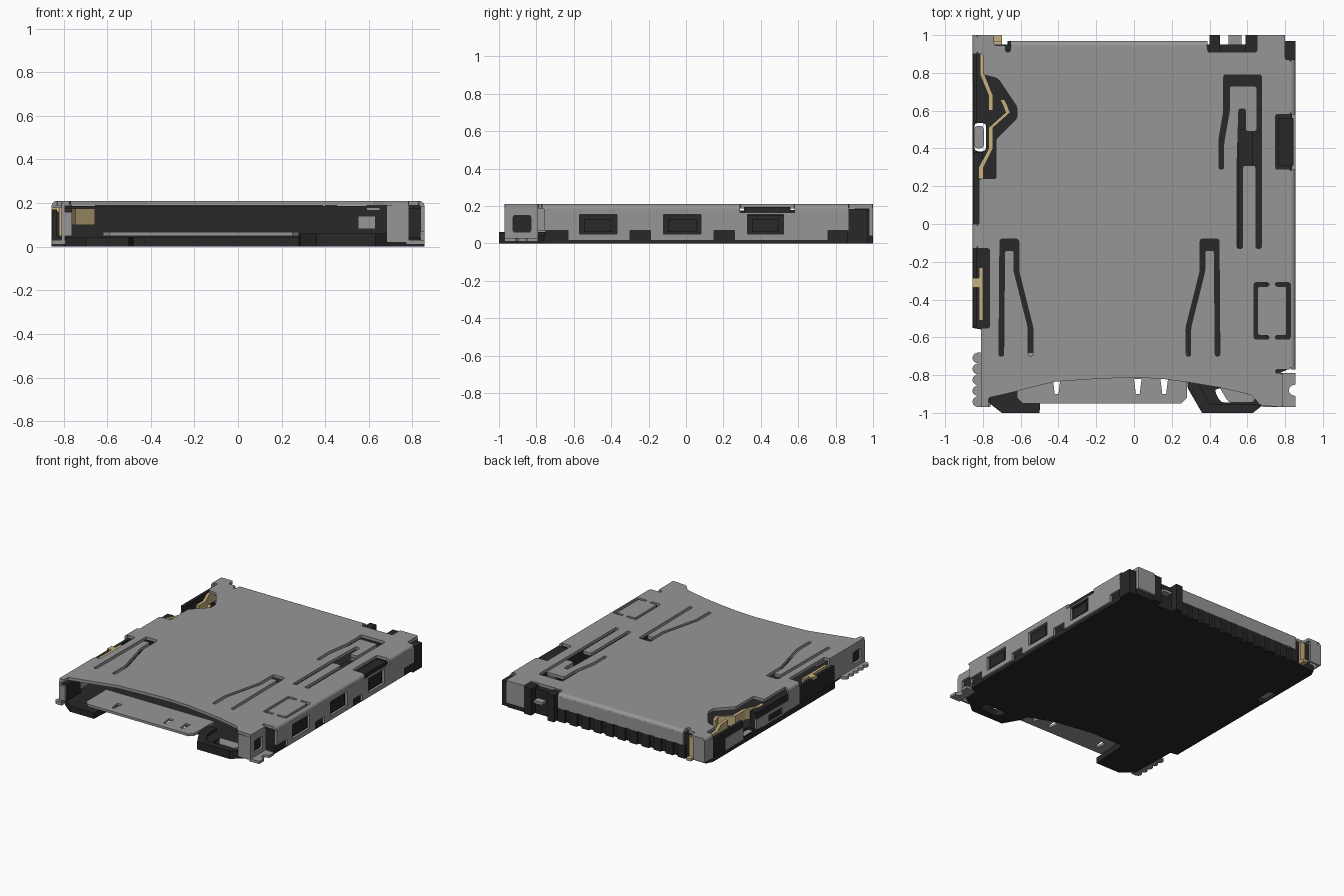
import bpy, bmesh
from math import sin, cos, pi
from mathutils import Vector

if "Cube" in bpy.data.objects:
    bpy.data.objects.remove(bpy.data.objects["Cube"])


def material(name, rgb):
    m = bpy.data.materials.new(name)
    m.diffuse_color = (*rgb, 1)
    m.use_nodes = True
    m.node_tree.nodes["Principled BSDF"].inputs["Base Color"].default_value = m.diffuse_color
    return m


DARK = material("dark_plastic", (0.021, 0.021, 0.021))
GREY = material("grey_metal", (0.17 * 1.8, 0.17 * 1.8, 0.17 * 1.8))
GOLD = material("gold_contact", (0.58, 0.44, 0.22))


def rounded(pts, r=0.012):
    """Fillet every corner of a polygon with a short curve."""
    out, n = [], len(pts)
    for i in range(n):
        a, b, c = (Vector(pts[(i + k) % n]) for k in (-1, 0, 1))
        p = b + (a - b).normalized() * min(r, (a - b).length * 0.4)
        q = b + (c - b).normalized() * min(r, (c - b).length * 0.4)
        out += [p, p * 0.25 + b * 0.5 + q * 0.25, q]
    return out


def plate(name, outline, lo, hi, mat=GREY, holes=(), axis="z"):
    """Extrude a flat outline with holes along an axis from lo to hi."""
    cu = bpy.data.curves.new(name, "CURVE")
    cu.dimensions, cu.fill_mode, cu.extrude = "2D", "BOTH", (hi - lo) / 2
    for loop in [outline, *holes]:
        s = cu.splines.new("POLY")
        s.points.add(len(loop) - 1)
        for p, v in zip(s.points, loop):
            p.co = (v[0], v[1], 0, 1)
        s.use_cyclic_u = True
    tmp = bpy.data.objects.new(name + "_curve", cu)
    bpy.context.collection.objects.link(tmp)
    dg = bpy.context.evaluated_depsgraph_get()
    me = bpy.data.meshes.new_from_object(tmp.evaluated_get(dg))
    bpy.data.objects.remove(tmp)
    bm = bmesh.new()
    bm.from_mesh(me)
    bmesh.ops.remove_doubles(bm, verts=bm.verts, dist=1e-5)
    for v in bm.verts:
        u, w, h = v.co.x, v.co.y, v.co.z + (lo + hi) / 2
        v.co = {"z": (u, w, h), "x": (h, u, w), "y": (u, h, w)}[axis]
    bmesh.ops.recalc_face_normals(bm, faces=bm.faces)
    for f in bm.faces:
        f.smooth = False
    bm.to_mesh(me)
    bm.free()
    me.materials.clear()
    me.materials.append(mat)
    ob = bpy.data.objects.new(name, me)
    bpy.context.collection.objects.link(ob)
    return ob


def rect(x0, x1, y0, y1):
    return [(x0, y0), (x1, y0), (x1, y1), (x0, y1)]


def box(name, x0, x1, y0, y1, z0, z1, mat=GREY):
    return plate(name, rect(x0, x1, y0, y1), z0, z1, mat)


def fold(name, edge, sign, lo, hi, axis):
    """Rounded bend joining the top sheet to a wall."""
    arc = [(i * pi / 10) for i in range(6)]
    pts = [(edge + sign * (0.025 * cos(a) - 0.025), 0.185 + 0.025 * sin(a)) for a in arc]
    pts += [(edge - sign * 0.025, 0.19), (edge - sign * 0.018, 0.185)]
    plate(name, pts, lo, hi, axis=axis)


# stamped metal top sheet with spring slots
top = [(-.83, 1), (-.74, 1), (-.74, .945), (-.68, .945), (-.68, .91), (-.655, .91), (-.655, .945),
       (.39, .945), (.39, .91), (.65, .91), (.65, 1), (.80, 1), (.80, .87), (.83, .87), (.83, .58),
       (.75, .58), (.75, .29), (.83, .29), (.83, -.77), (.75, -.77), (.75, -.79), (.785, -.79),
       (.785, -.97), (.67, -.96), (.62, -.905), (.45, -.865), (.3, -.84), (.15, -.82), (0, -.812),
       (-.2, -.82), (-.42, -.835), (-.52, -.86), (-.68, -.90), (-.77, -.92), (-.77, -.97),
       (-.81, -.97), (-.81, -.55), (-.765, -.55), (-.765, -.13), (-.83, -.13), (-.83, 0), (-.82, 0),
       (-.82, .24), (-.73, .24), (-.73, .45), (-.62, .56), (-.62, .62), (-.72, .77), (-.80, .79),
       (-.80, .9), (-.83, .9)]
left_slot = [(-.71, -.08), (-.61, -.08), (-.61, -.25), (-.535, -.55), (-.535, -.70), (-.56, -.70),
             (-.56, -.55), (-.635, -.25), (-.635, -.14), (-.685, -.14), (-.69, -.70), (-.715, -.70)]
right_slot = [(-.26 - x, y) for x, y in left_slot]
lever_slot = [(.475, .79), (.475, .60), (.45, .45), (.45, .29), (.475, .29), (.475, .43), (.505, .6),
              (.505, .73), (.65, .73), (.65, .49), (.59, .49), (.59, .61), (.555, .61), (.545, .30),
              (.545, -.13), (.575, -.13), (.575, .31), (.645, .31), (.645, -.13), (.675, -.13),
              (.675, .79)]
bracket = [(.635, -.31), (.715, -.31), (.715, -.33), (.655, -.33), (.655, -.59), (.715, -.59),
           (.715, -.61), (.635, -.61)]
bracket2 = [(1.463 - x, y) for x, y in bracket]
plate("top_shell", rounded(top, .01), .188, .21,
      holes=[rounded(h) for h in (left_slot, right_slot, lever_slot, bracket, bracket2)])

# rounded folds along the sheet edges
for lo, hi in ((-.77, .29), (.58, .87)):
    fold("right_fold", .855, 1, lo, hi, "y")
for lo, hi in ((-.13, 0), (.9, 1)):
    fold("left_fold", -.855, -1, lo, hi, "y")
fold("back_fold", .97, 1, -.655, .39, "x")

# right metal wall with latch windows
wall = [(-.76, .187), (-.76, .07), (-.63, .07), (-.63, .015), (-.30, .015), (-.30, .07), (-.19, .07),
        (-.19, .015), (.15, .015), (.15, .07), (.26, .07), (.26, .015), (.76, .015), (.76, .07),
        (.87, .07), (.87, .187), (.58, .187), (.58, .165), (.29, .165), (.29, .187)]
windows = [(-.57, -.37), (-.12, .08), (.33, .52)]
plate("right_wall", wall, .837, .855, holes=[rect(a, b, .05, .155) for a, b in windows], axis="x")
for a, b in windows:
    box("right_latch", .82, .848, a + .025, b - .025, .06, .13, DARK)

# left metal wall sections
plate("left_wall", [(-.13, .187), (-.13, .03), (.38, .03), (.38, .12), (0, .12), (0, .187)],
      -.855, -.84, holes=[rect(.08, .24, .05, .1)], axis="x")
box("left_wall_mid", -.855, -.84, .54, .75, .03, .12)
box("left_back_corner", -.855, -.84, .9, 1, .03, .187)
box("left_back_face", -.855, -.76, .985, 1, .03, .19)

# back metal walls
box("back_wall", -.655, .39, .952, .97, .1, .187)
box("back_right_face", .65, .80, .98, 1, .04, .19)
box("back_tab", .50, .57, .93, 1, .10, .12)

# front corners: folded side cheeks, curled faces and solder ears
for name, x, y1, inner in (("right_cheek", .768, -.79, .735), ("left_cheek", -.81, -.55, -.793)):
    plate(name, rect(-.97, y1, .02, .19), x, x + .017,
          holes=[rounded(rect(-.925, -.83, .06, .15))], axis="x")
    box(name + "_core", inner, inner + .033, -.95, -.79, .04, .17, DARK)
box("right_front_face", .68, .785, -.97, -.953, .02, .19)
box("left_front_face", -.81, -.76, -.97, -.953, .05, .16)
bite = [(.855 - .035 * sin(pi * i / 8), -.85 - .03 * (1 - cos(pi * i / 8))) for i in range(9)]
plate("right_ear", [(.77, -.79), (.855, -.79)] + bite + [(.855, -.97), (.77, -.97)], .01, .03)
scallop = [(-.828 - .027 * abs(sin(i * pi / 8)) ** .5, -.68 - .29 * i / 40) for i in range(41)]
plate("left_ear", [(-.79, -.68)] + scallop + [(-.79, -.97)], .01, .03)

# plastic base floor with two front feet
floor = [(-.83, .95), (.835, .95), (.835, -.76), (.77, -.79), (.77, -.9), (.70, -.94), (.63, -1),
         (.36, -1), (.285, -.87), (.28, -.82), (.1, -.75), (-.2, -.70), (-.48, -.70), (-.5, -1),
         (-.70, -1), (-.79, -.93), (-.80, -.56), (-.855, -.55), (-.855, .9)]
foot_hole = rounded([(.42, -.87), (.62, -.87), (.62, -.93), (.46, -.95)], .03)
eye = rounded(rect(-.845, -.783, .385, .535), .02)
plate("base_floor", floor, 0, .045, DARK, [foot_hole, eye])
plate("foot_rim", [(.28, -.75), (.285, -.87), (.36, -1), (.63, -1), (.68, -.96), (.62, -.955), (.40, -.955),
                   (.35, -.86), (.35, -.75)], .04, .06, DARK)
plate("left_tab", rounded(rect(-.845, -.795, .40, .52), .02), .02, .04)

# front metal tray with slotted openings
tray = [(-.62, -.68), (.28, -.68), (.28, -.92), (.25, -.95), (-.59, -.95), (-.62, -.92)]
plate("front_tray", tray, .05, .068,
      holes=[[(x - .02, -.82), (x + .02, -.82), (x + .01, -.90), (x - .01, -.90)] for x in (-.41, .02, .16)])
plate("foot_insert", rounded([(.45, -.86), (.64, -.86), (.64, -.945), (.50, -.945)], .02), .046, .06)

# plastic rails and rear wall
box("right_rail", .70, .836, -.75, .93, .04, .175, DARK)
box("window_block", .765, .845, .31, .56, .15, .195, DARK)
box("right_back_corner", .80, .855, .86, .97, 0, .185, DARK)
box("back_corner_fill", .65, .80, .9, .98, 0, .188, DARK)
box("rear_wall", -.80, .80, .90, .95, .04, .187, DARK)
for a, b in ((-.55, -.13), (0, .38), (.54, .9)):
    box("left_rail", -.852, -.83, a, b, .04, .17, DARK)
box("left_side_ledge", -.84, -.80, -.13, .38, .04, .17, DARK)
for a, b in ((.40, .455), (.59, .65)):
    box("back_post", a, b, .90, 1, 0, .20, DARK)

# comb of teeth along the back
for i in range(11):
    x = -.64 + i * .1
    box("back_tooth", x - .03, x + .03, .94, .97, .0, .10, DARK)

# card slider and lever tips inside
box("slider", .55, .63, -.6, .5, .08, .14, DARK)
box("slider_front", .55, .63, -.62, -.6, .08, .14)
box("lever_tip", .59, .65, .49, .73, .165, .18)

# gold switch springs, strip contact and pins
for path in ([(-.815, .9), (-.815, .79), (-.77, .68), (-.77, .6)],
             [(-.71, .66), (-.695, .63), (-.68, .59), (-.77, .51), (-.77, .4), (-.82, .3), (-.82, .24)]):
    plate("switch_spring", path + [(x + .024, y) for x, y in reversed(path)], .10, .175, GOLD)
box("side_contact", -.82, -.80, -.51, -.23, .05, .18, GOLD)
box("side_contact_tab", -.855, -.81, -.335, -.285, .16, .18, GOLD)
box("back_pin", -.74, -.70, .95, 1, .01, .03, GOLD)
box("back_pin_post", -.74, -.70, .95, .965, .01, .18, GOLD)

# smooth the rounded folds only
for ob in bpy.data.objects:
    if "fold" in ob.name:
        ob.select_set(True)
        bpy.context.view_layer.objects.active = ob
bpy.ops.object.shade_smooth_by_angle()
